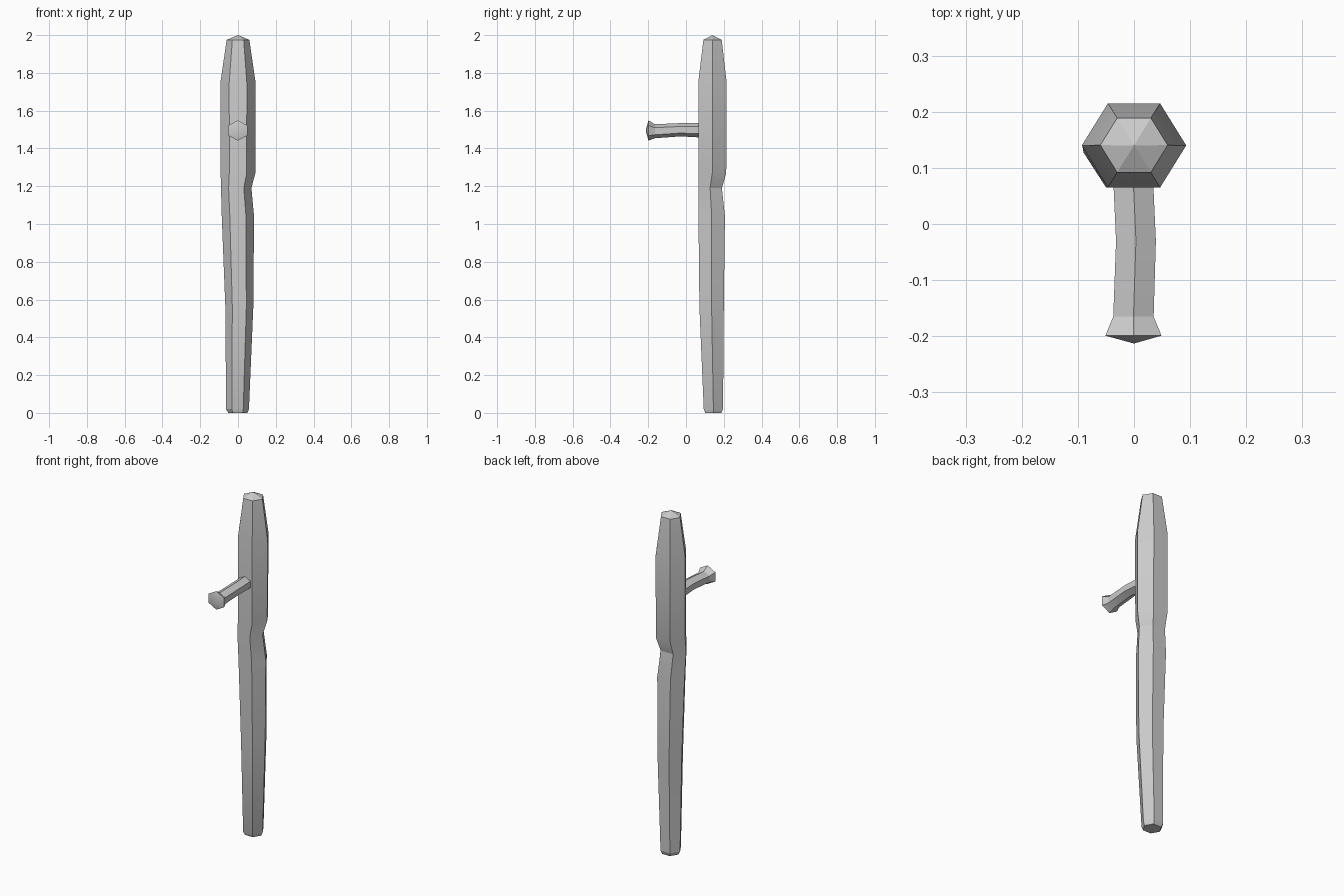
import bpy, bmesh, math
from mathutils import Vector

if "Cube" in bpy.data.objects:
    bpy.data.objects.remove(bpy.data.objects["Cube"])


def hex_loft(name, rings, place, start_tip=None, end_tip=None):
    """Loft six-sided rings (pos, umin, umax, vmin, vmax); corners lie on +-u."""
    bm = bmesh.new()
    loops = []
    for pos, u0, u1, v0, v1 in rings:
        cu, cv = (u0 + u1) / 2, (v0 + v1) / 2
        ru, rv = (u1 - u0) / 2, (v1 - v0) / 2 / math.sin(math.pi / 3)
        loops.append([bm.verts.new(place(pos,
                                         cu + ru * math.cos(i * math.pi / 3),
                                         cv + rv * math.sin(i * math.pi / 3)))
                      for i in range(6)])
    for a, b in zip(loops, loops[1:]):
        for i in range(6):
            j = (i + 1) % 6
            bm.faces.new((a[i], a[j], b[j], b[i]))
    # ends: flat cap or shallow pyramid
    for loop, tip in ((loops[0], start_tip), (loops[-1], end_tip)):
        if tip is None:
            bm.faces.new(loop)
        else:
            t = bm.verts.new(Vector(tip))
            for i in range(6):
                bm.faces.new((loop[i], loop[(i + 1) % 6], t))
    bmesh.ops.recalc_face_normals(bm, faces=bm.faces)
    me = bpy.data.meshes.new(name)
    bm.to_mesh(me)
    bm.free()
    ob = bpy.data.objects.new(name, me)
    bpy.context.collection.objects.link(ob)
    bpy.ops.object.select_all(action='DESELECT')
    ob.select_set(True)
    bpy.context.view_layer.objects.active = ob
    bpy.ops.object.shade_smooth_by_angle(angle=math.radians(20))
    return ob


# Long upright shaft: z, then x and y extents
shaft_rings = [
    (0.00, -0.052, 0.050, 0.102, 0.187),
    (0.02, -0.063, 0.058, 0.094, 0.196),
    (0.56, -0.067, 0.081, 0.071, 0.200),
    (1.04, -0.086, 0.085, 0.066, 0.206),
    (1.19, -0.090, 0.071, 0.065, 0.190),
    (1.27, -0.092, 0.092, 0.065, 0.213),
    (1.75, -0.093, 0.093, 0.065, 0.215),
    (1.975, -0.060, 0.060, 0.092, 0.189),
]
hex_loft("shaft", shaft_rings, lambda p, u, v: Vector((u, v, p)),
         end_tip=(0, 0.14, 2.0))

# Side handle pointing to the front: y, then z and x extents
handle_rings = [
    (0.08, 1.458, 1.535, -0.037, 0.034),
    (-0.03, 1.464, 1.534, -0.032, 0.039),
    (-0.165, 1.454, 1.528, -0.037, 0.035),
    (-0.199, 1.441, 1.549, -0.051, 0.049),
]
hex_loft("handle", handle_rings, lambda p, u, v: Vector((v, p, u)),
         end_tip=(0, -0.213, 1.495))
